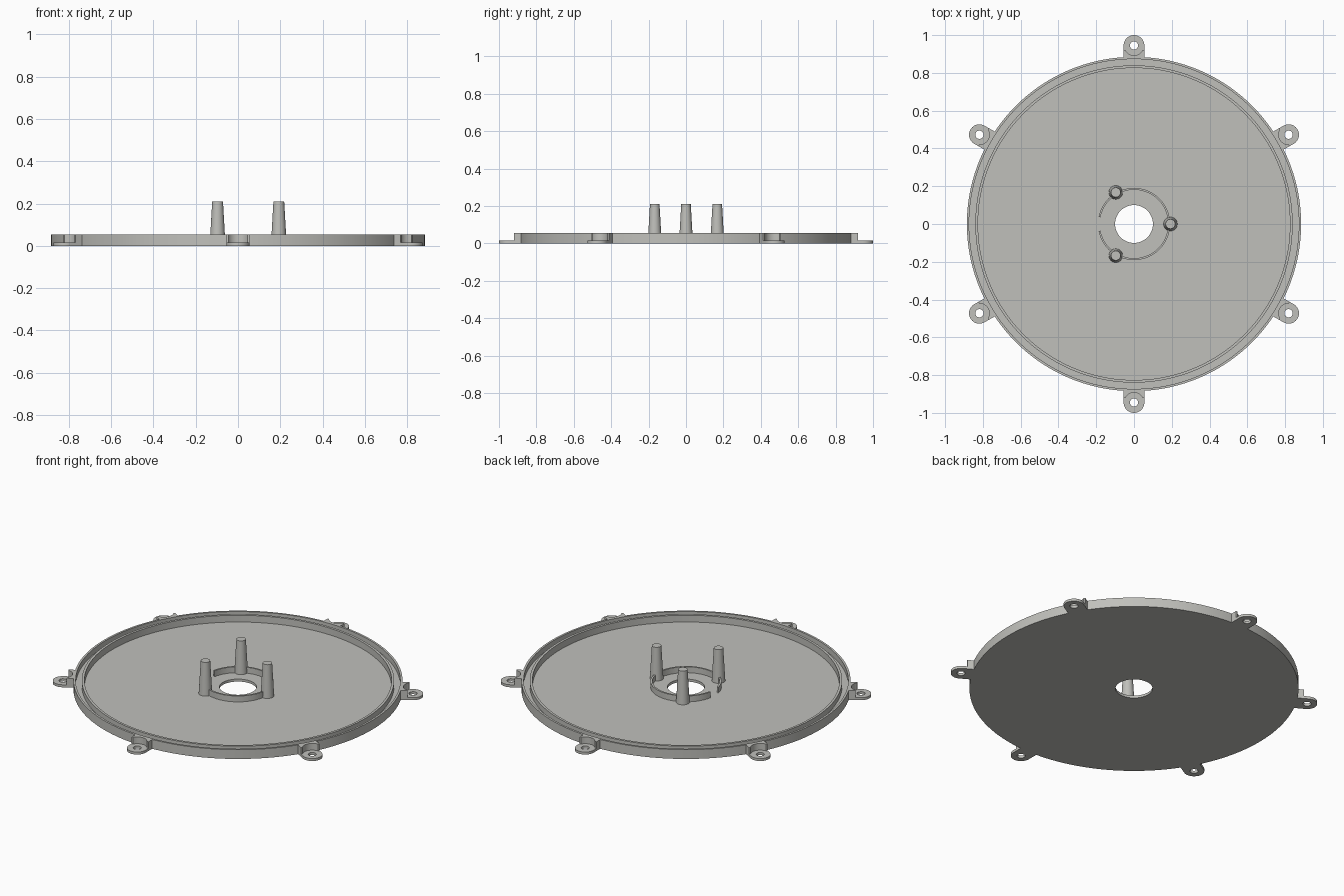
import bpy, bmesh, math
from mathutils import Matrix

if "Cube" in bpy.data.objects:
    bpy.data.objects.remove(bpy.data.objects["Cube"])

grey = bpy.data.materials.new("warm_grey")
grey.diffuse_color = (0.53, 0.53, 0.50, 1)
grey.use_nodes = True
grey.node_tree.nodes["Principled BSDF"].inputs["Base Color"].default_value = grey.diffuse_color


def finish(ob):
    ob.data.materials.clear()
    ob.data.materials.append(grey)
    bpy.ops.object.select_all(action='DESELECT')
    ob.select_set(True)
    bpy.context.view_layer.objects.active = ob
    bpy.ops.object.shade_smooth_by_angle(angle=math.radians(30))
    return ob


def lathe(name, profile, steps, start=0.0, sweep=math.tau, at=(0, 0, 0)):
    """Revolve a closed (radius, z) profile around the vertical axis."""
    full = sweep > math.tau - 1e-6
    bm = bmesh.new()
    rings = []
    for i in range(steps if full else steps + 1):
        a = start + sweep * i / steps
        rings.append([bm.verts.new((r * math.cos(a), r * math.sin(a), z))
                      for r, z in profile])
    n = len(profile)
    for i in range(steps):
        p, q = rings[i], rings[(i + 1) % len(rings)]
        for j in range(n):
            k = (j + 1) % n
            bm.faces.new((p[j], q[j], q[k], p[k]))
    if not full:
        bm.faces.new(rings[0])
        bm.faces.new(rings[-1][::-1])
    bmesh.ops.remove_doubles(bm, verts=bm.verts, dist=1e-6)
    bmesh.ops.recalc_face_normals(bm, faces=bm.faces)
    me = bpy.data.meshes.new(name)
    bm.to_mesh(me)
    bm.free()
    ob = bpy.data.objects.new(name, me)
    ob.location = at
    bpy.context.collection.objects.link(ob)
    return finish(ob)


def plate(name, outlines, z0, z1, turn):
    """Extrude flat outlines (later ones are holes) and turn about the centre."""
    cu = bpy.data.curves.new(name, 'CURVE')
    cu.dimensions = '2D'
    cu.fill_mode = 'BOTH'
    cu.extrude = (z1 - z0) / 2
    for pts in outlines:
        s = cu.splines.new('POLY')
        s.points.add(len(pts) - 1)
        for p, (x, y) in zip(s.points, pts):
            p.co = (x, y, 0, 1)
        s.use_cyclic_u = True
    ob = bpy.data.objects.new(name, cu)
    bpy.context.collection.objects.link(ob)
    bpy.ops.object.select_all(action='DESELECT')
    ob.select_set(True)
    bpy.context.view_layer.objects.active = ob
    bpy.ops.object.convert(target='MESH')
    ob = bpy.context.view_layer.objects.active
    bm = bmesh.new()
    bm.from_mesh(ob.data)
    bmesh.ops.remove_doubles(bm, verts=bm.verts, dist=1e-5)
    bmesh.ops.recalc_face_normals(bm, faces=bm.faces)
    bm.transform(Matrix.Rotation(turn, 4, 'Z') @ Matrix.Translation((0, 0, (z0 + z1) / 2)))
    bm.to_mesh(ob.data)
    bm.free()
    return finish(ob)


def arc(cy, r, a0, a1, n):
    return [(r * math.cos(a0 + (a1 - a0) * i / n), cy + r * math.sin(a0 + (a1 - a0) * i / n))
            for i in range(n + 1)]


FLOOR, TOP = 0.015, 0.055

# Round tray: centre hole, floor, inner lip, groove and outer rim
lathe("tray", [(0.10, 0), (0.885, 0), (0.885, TOP), (0.873, TOP), (0.873, 0.022),
               (0.84, 0.022), (0.84, TOP), (0.826, TOP), (0.826, FLOOR), (0.10, FLOOR)], 144)

# Low collar around the hole, open on the left
gap = 0.195
lathe("collar", [(0.181, 0.01), (0.191, 0.01), (0.191, 0.05), (0.181, 0.05)], 72,
      math.pi + gap, math.tau - 2 * gap)

# Three tapered pegs
for i in range(3):
    a = math.tau * i / 3
    lathe("peg_%d" % (i + 1), [(0, 0.008), (0.037, 0.008), (0.0255, 0.21), (0, 0.21)], 32,
          at=(0.193 * math.cos(a), 0.193 * math.sin(a), 0))

# Six screw tabs, each with a raised block scooped out around the screw
CY, R, W = 0.945, 0.055, 0.055
tab = [(-W, 0.876), (W, 0.876)] + arc(CY, R, 0, math.pi, 24)
hole = arc(CY, 0.022, 0, math.tau * 23 / 24, 23)
edge = math.asin((0.92 - CY) / 0.052)
scoop = arc(CY, 0.052, edge, -math.pi - edge, 20)
block = [(-W, 0.876), (W, 0.876), (W, 0.92)] + scoop + [(-W, 0.92)]
for i in range(6):
    turn = math.tau * i / 6
    plate("screw_tab_%d" % (i + 1), [tab, hole], 0, FLOOR, turn)
    plate("tab_block_%d" % (i + 1), [block], FLOOR - 0.002, TOP, turn)
